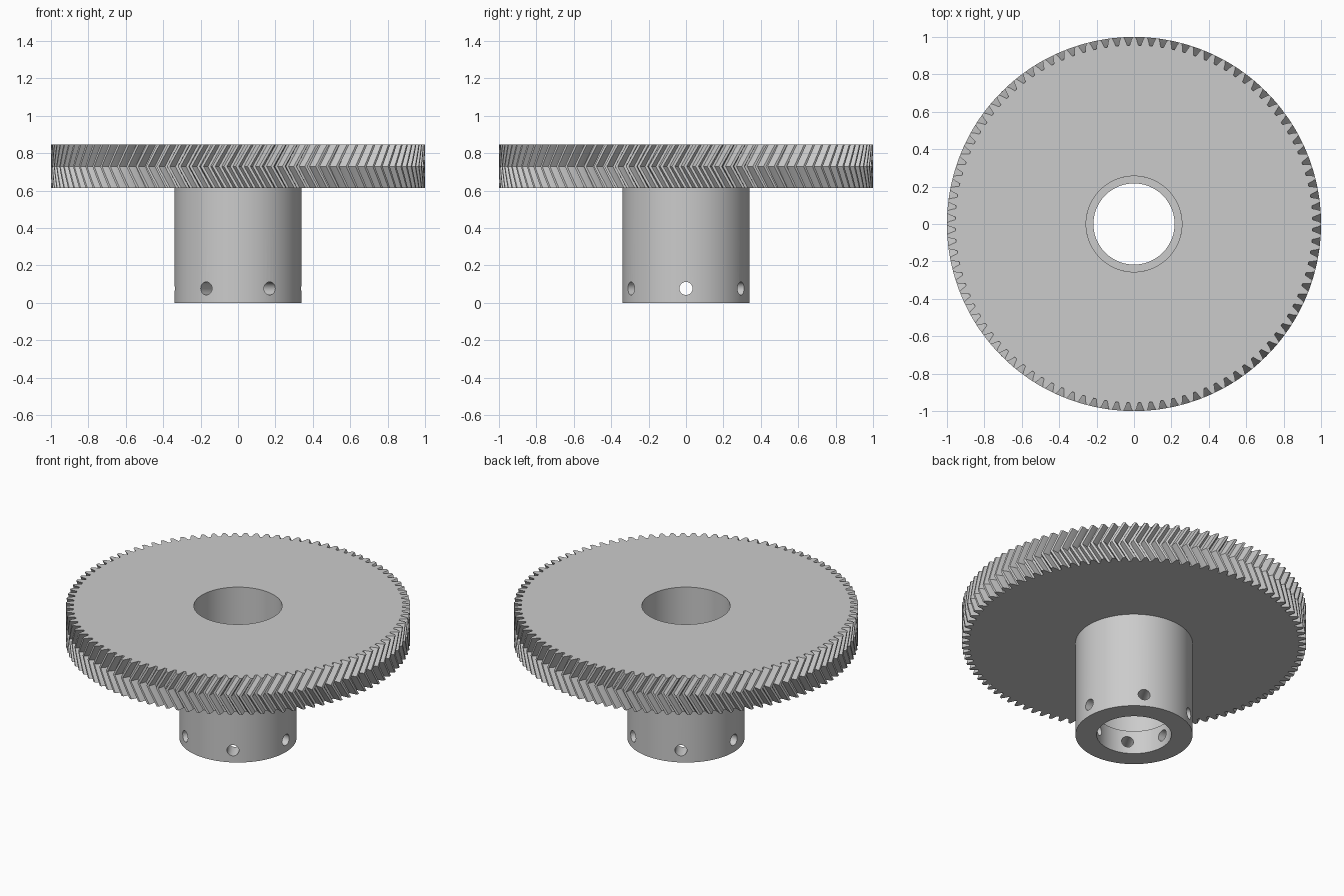
import bpy, bmesh, math
from math import cos, sin, pi, tan, radians

cube = bpy.data.objects.get("Cube")
if cube:
    bpy.data.objects.remove(cube, do_unlink=True)

TEETH = 100
GEAR_BOTTOM, GEAR_TOP = 0.613, 0.846
HUB_R, BORE_R, WIDE_BORE_R, LEDGE_Z = 0.34, 0.217, 0.256, 0.15
HOLE_R, HOLE_Z = 0.035, 0.077

grey = bpy.data.materials.new("plain grey")
grey.use_nodes = True
colour = (0.6, 0.6, 0.6, 1)
grey.diffuse_color = colour
grey.node_tree.nodes["Principled BSDF"].inputs["Base Color"].default_value = colour


def ring_solid(name, rings):
    """Closed tube skinned through rings of equal length; last ring joins the first."""
    bm = bmesh.new()
    loops = [[bm.verts.new(p) for p in ring] for ring in rings]
    n = len(loops[0])
    for a, b in zip(loops, loops[1:] + loops[:1]):
        for i in range(n):
            j = (i + 1) % n
            bm.faces.new((a[i], a[j], b[j], b[i]))
    bmesh.ops.recalc_face_normals(bm, faces=bm.faces)
    mesh = bpy.data.meshes.new(name)
    bm.to_mesh(mesh)
    bm.free()
    obj = bpy.data.objects.new(name, mesh)
    bpy.context.collection.objects.link(obj)
    mesh.materials.append(grey)
    return obj


def smooth(obj, angle):
    bpy.ops.object.select_all(action='DESELECT')
    obj.select_set(True)
    bpy.context.view_layer.objects.active = obj
    bpy.ops.object.shade_smooth_by_angle(angle=radians(angle))


def circle(r, z, angles):
    return [(r * cos(a), r * sin(a), z) for a in angles]


# Tooth flank as (radius, fraction of pitch), mirrored to the other flank
flank = [(0.956, -0.38), (0.967, -0.32), (0.981, -0.25), (1.0, -0.12)]
tooth = flank + [(r, -f) for r, f in reversed(flank)]
outline = [(r, (t + f) * 2 * pi / TEETH) for t in range(TEETH) for r, f in tooth]

# Herringbone gear: the teeth lean one way below mid height and back above it
mid = (GEAR_BOTTOM + GEAR_TOP) / 2
half = (GEAR_TOP - GEAR_BOTTOM) / 2
angles = [a for r, a in outline]
STEPS = 3
rings = []
for k in range(-STEPS, STEPS + 1):
    z = mid + half * k / STEPS
    twist = (abs(k) / STEPS - 1) * half * tan(radians(30))
    rings.append([(r * cos(a + twist), r * sin(a + twist), z) for r, a in outline])
rings.append(circle(WIDE_BORE_R, GEAR_TOP, angles))
rings.append(circle(WIDE_BORE_R, GEAR_BOTTOM, angles))
gear = ring_solid("herringbone_gear", rings)
smooth(gear, 15)

# Hub sleeve with a stepped bore
SIDES = 96
turn = [2 * pi * i / SIDES for i in range(SIDES)]
profile = [(HUB_R, 0), (HUB_R, GEAR_BOTTOM), (WIDE_BORE_R, GEAR_BOTTOM),
           (WIDE_BORE_R, LEDGE_Z), (BORE_R, LEDGE_Z), (BORE_R, 0)]
hub = ring_solid("hub", [circle(r, z, turn) for r, z in profile])

# Six set screw holes, drilled as three diameters
for i in range(3):
    for side in (0, pi):
        a = i * pi / 3 + side
        bpy.ops.mesh.primitive_cylinder_add(
            vertices=32, radius=HOLE_R, depth=0.25,
            location=(0.28 * cos(a), 0.28 * sin(a), HOLE_Z), rotation=(0, pi / 2, a))
        drill = bpy.context.object
        drill.name = "hole_cutter"
        drill.data.materials.append(grey)
        cut = hub.modifiers.new("hole", 'BOOLEAN')
        cut.operation = 'DIFFERENCE'
        cut.solver = 'EXACT'
        cut.object = drill
        bpy.ops.object.select_all(action='DESELECT')
        bpy.context.view_layer.objects.active = hub
        hub.select_set(True)
        bpy.ops.object.modifier_apply(modifier=cut.name)
        bpy.data.objects.remove(drill, do_unlink=True)
smooth(hub, 30)
